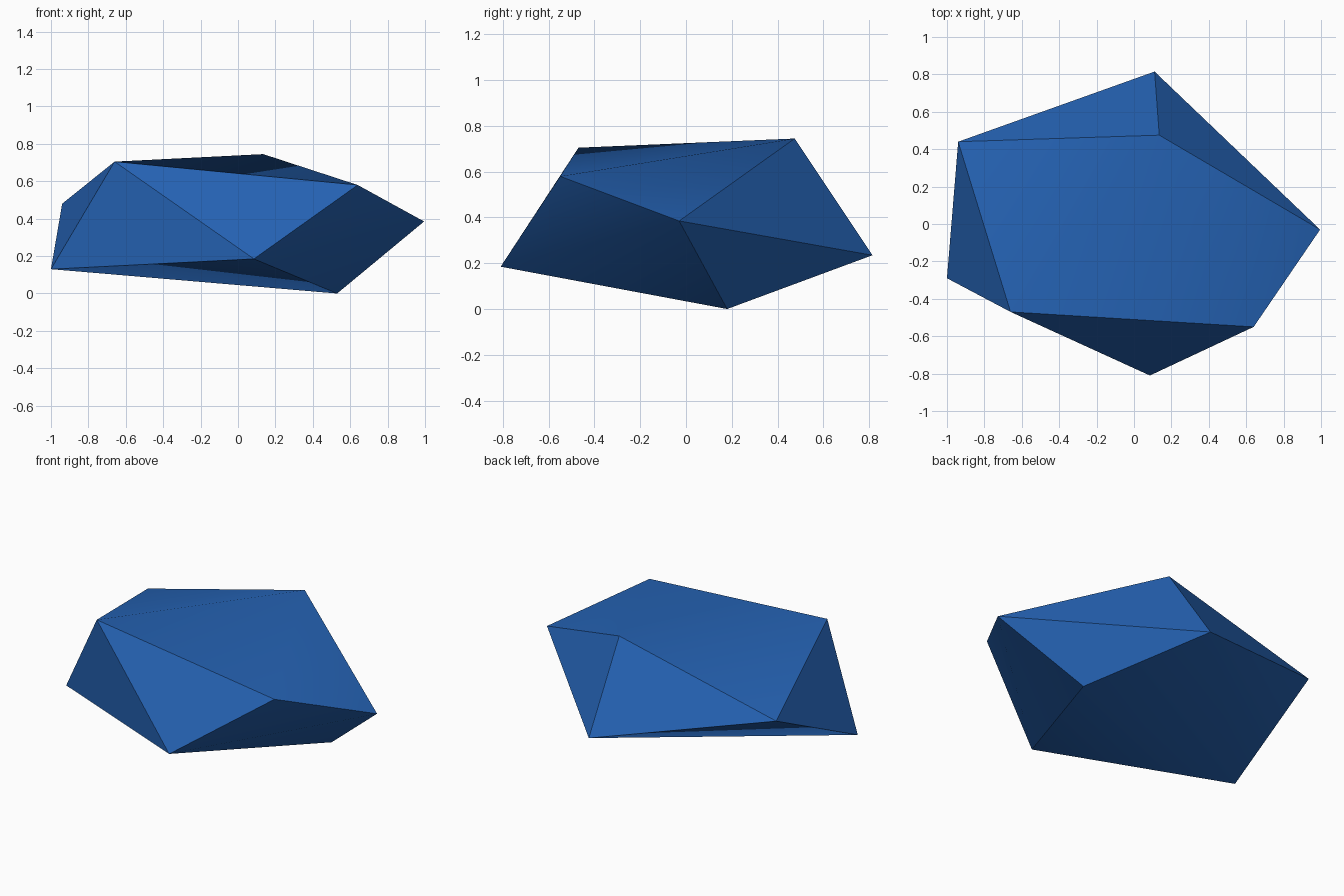
import bpy
import bmesh
import math

cube = bpy.data.objects.get("Cube")
if cube:
    bpy.data.objects.remove(cube, do_unlink=True)

# Blue stone colour
blue = bpy.data.materials.new("deep_blue")
blue.use_nodes = True
color = (0.018, 0.122, 0.45, 1.0)
blue.diffuse_color = color
blue.node_tree.nodes["Principled BSDF"].inputs["Base Color"].default_value = color

# Corners of the faceted stone
upper_corners = [
    (-0.94, 0.44, 0.48),
    (-0.66, -0.47, 0.705),
    (0.135, 0.475, 0.745),
    (0.64, -0.55, 0.58),
]
lower_corners = [
    (-1.0, -0.29, 0.13),
    (0.085, -0.81, 0.185),
    (0.995, -0.03, 0.385),
    (0.53, 0.18, 0.0),
    (0.11, 0.815, 0.235),
]

# Wrap the corners in a convex shell
bm = bmesh.new()
for corner in upper_corners + lower_corners:
    bm.verts.new(corner)
bmesh.ops.convex_hull(bm, input=bm.verts)
bmesh.ops.recalc_face_normals(bm, faces=bm.faces)

mesh = bpy.data.meshes.new("stone")
bm.to_mesh(mesh)
bm.free()
mesh.materials.append(blue)
stone = bpy.data.objects.new("stone", mesh)
bpy.context.collection.objects.link(stone)

# Soften shallow folds, keep the main ridges crisp
bpy.ops.object.select_all(action="DESELECT")
stone.select_set(True)
bpy.context.view_layer.objects.active = stone
bpy.ops.object.shade_smooth_by_angle(angle=math.radians(30))
